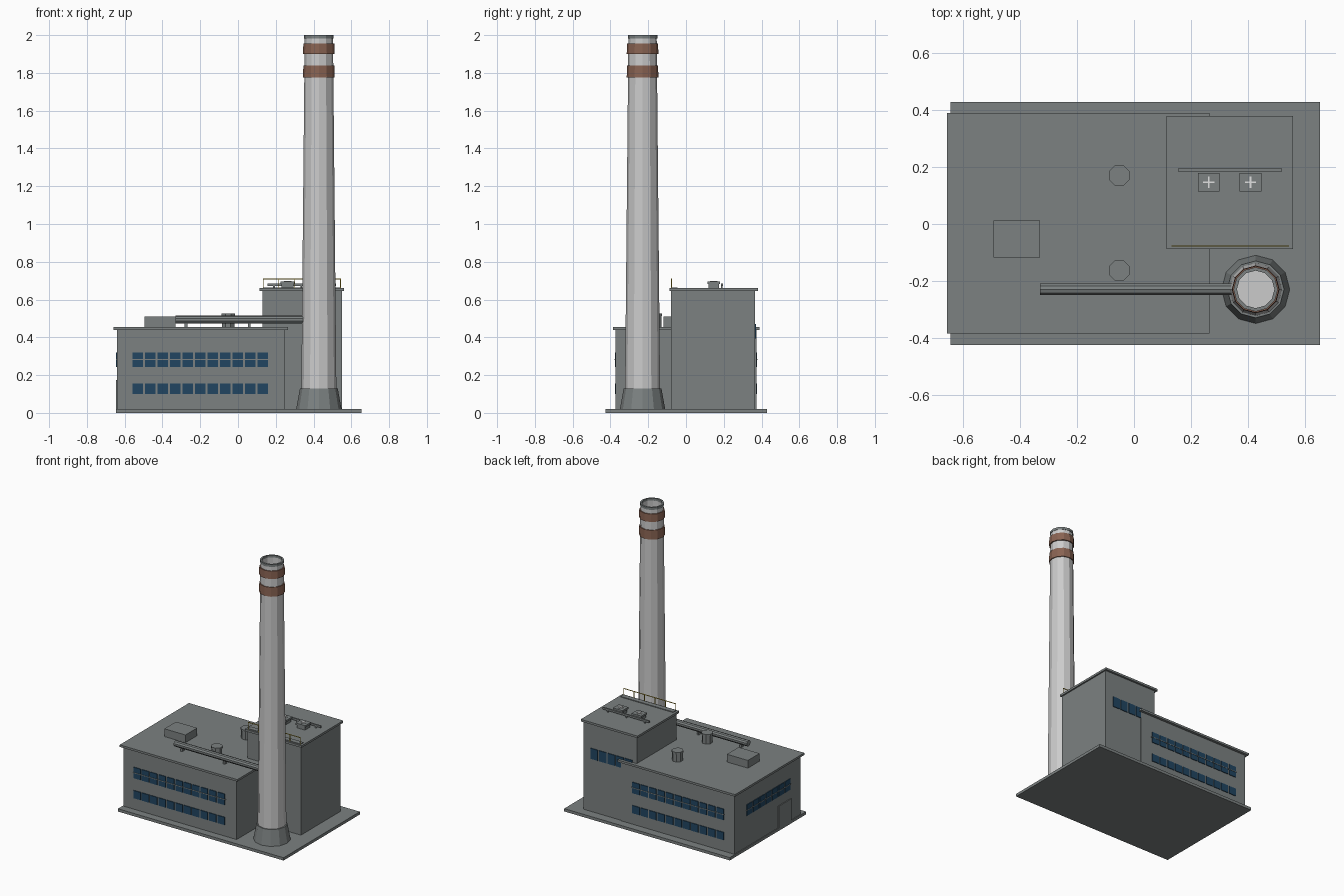
import bpy, bmesh, math
from mathutils import Matrix

cube = bpy.data.objects.get("Cube")
if cube:
    bpy.data.objects.remove(cube, do_unlink=True)


def material(name, r, g, b):
    m = bpy.data.materials.new(name)
    m.use_nodes = True
    m.diffuse_color = (r, g, b, 1)
    m.node_tree.nodes["Principled BSDF"].inputs["Base Color"].default_value = (r, g, b, 1)
    return m


CONCRETE = material("concrete grey", 0.2, 0.22, 0.22)
CHIMNEY = material("pale chimney grey", 0.6, 0.6, 0.6)
BRICK = material("brick brown", 0.25, 0.125, 0.085)
GLASS = material("blue glass", 0.015, 0.06, 0.12)
YELLOW = material("safety yellow", 0.6, 0.42, 0.03)
WHITE = material("fan white", 0.75, 0.75, 0.75)


def finish(name, bm, mat):
    mesh = bpy.data.meshes.new(name)
    bmesh.ops.recalc_face_normals(bm, faces=bm.faces)
    bm.to_mesh(mesh)
    bm.free()
    mesh.materials.append(mat)
    ob = bpy.data.objects.new(name, mesh)
    bpy.context.collection.objects.link(ob)
    return ob


def add_box(bm, x, y, z):
    """Add a box given (low, high) spans on each axis."""
    size = [b - a for a, b in (x, y, z)]
    mid = [(a + b) / 2 for a, b in (x, y, z)]
    bmesh.ops.create_cube(bm, size=1, matrix=Matrix.Translation(mid) @ Matrix.Diagonal((*size, 1)))


def box(name, x, y, z, mat=CONCRETE):
    bm = bmesh.new()
    add_box(bm, x, y, z)
    return finish(name, bm, mat)


def lathe(name, profile, x, y, mat, sides=12, turn=0.0, closed=False):
    """Spin (radius, height) points round a vertical axis; cap the ends unless closed."""
    bm = bmesh.new()
    rings = []
    for r, z in profile:
        angles = [turn + math.tau * i / sides for i in range(sides)]
        rings.append([bm.verts.new((x + r * math.cos(a), y + r * math.sin(a), z)) for a in angles])
    pairs = list(zip(rings, rings[1:]))
    if closed:
        pairs.append((rings[-1], rings[0]))
    else:
        bm.faces.new(rings[0])
        bm.faces.new(rings[-1])
    for low, high in pairs:
        for i in range(sides):
            j = (i + 1) % sides
            bm.faces.new((low[i], low[j], high[j], high[i]))
    return finish(name, bm, mat)


def window_row(name, start, pitch, count, width, wall, z, along="x"):
    """Row of thin panes on a wall plane, along x or y."""
    bm = bmesh.new()
    for i in range(count):
        span = (start + i * pitch, start + i * pitch + width)
        plane = (wall - 0.004, wall + 0.004)
        add_box(bm, *((span, plane) if along == "x" else (plane, span)), z)
    return finish(name, bm, GLASS)


# Ground slab and the two building blocks with overhanging roofs
box("ground_slab", (-0.645, 0.655), (-0.425, 0.43), (0, 0.02))
box("main_hall", (-0.64, 0.25), (-0.372, 0.372), (0.02, 0.44))
box("main_roof", (-0.658, 0.265), (-0.386, 0.39), (0.44, 0.455))
box("tower_block", (0.13, 0.55), (-0.08, 0.366), (0.02, 0.645))
box("tower_roof", (0.115, 0.56), (-0.088, 0.38), (0.645, 0.66))

# Windows on the long walls, end wall and tower back
for side, wall in (("front", -0.373), ("back", 0.373)):
    window_row(side + "_lower_windows", -0.558, 0.066, 11, 0.056, wall, (0.1, 0.155))
    window_row(side + "_upper_windows", -0.558, 0.066, 11, 0.056, wall, (0.242, 0.32))
    box(side + "_window_bar", (-0.562, 0.166), (wall - 0.006, wall + 0.006), (0.279, 0.284))
window_row("end_windows", -0.25, 0.071, 7, 0.06, -0.641, (0.242, 0.32), "y")
box("end_window_bar", (-0.647, -0.637), (-0.254, 0.24), (0.279, 0.284))
window_row("tower_windows", 0.165, 0.067, 5, 0.056, 0.367, (0.395, 0.47))
box("end_door", (-0.646, -0.638), (-0.26, -0.12), (0.02, 0.175))

# Chimney: flared foot, hollow tapered shaft, brick bands and rim
CX, CY = 0.428, -0.23
lathe("chimney_foot", [(0.12, 0.02), (0.1, 0.13)], CX, CY, CONCRETE)
lathe("chimney_shaft", [(0.093, 0.1), (0.075, 1.985), (0.066, 1.985), (0.066, 1.6)], CX, CY, CHIMNEY)
for name, low, high in (("lower_band", 1.775, 1.84), ("upper_band", 1.9, 1.955)):
    lathe(name, [(0.084, low), (0.082, high), (0.07, high), (0.07, low)], CX, CY, BRICK, closed=True)
lathe("chimney_rim", [(0.078, 1.983), (0.078, 2.0), (0.066, 2.0), (0.066, 1.983)], CX, CY, CONCRETE, closed=True)

# Flue pipe from the hall roof to the chimney, on short supports
pipe = lathe("flue_pipe", [(0.021, -0.33), (0.021, 0.36)], 0, 0, CONCRETE, sides=10)
pipe.data.transform(Matrix.Translation((0, CY, 0.494)) @ Matrix.Rotation(math.pi / 2, 4, "Y"))
for i, x in enumerate((-0.275, 0.06)):
    box("pipe_support_%d" % (i + 1), (x - 0.007, x + 0.007), (CY - 0.012, CY + 0.012), (0.45, 0.48))

# Hall roof equipment
box("roof_unit", (-0.495, -0.33), (-0.118, 0.013), (0.455, 0.51))
for side, y in (("front", -0.163), ("back", 0.17)):
    lathe(side + "_vent", [(0.035, 0.455), (0.035, 0.512), (0.039, 0.512), (0.039, 0.525)],
          -0.052, y, CONCRETE, sides=8, turn=math.pi / 8)

# Tower roof fans, each with a white cross
for i, x in enumerate((0.263, 0.41)):
    n = "_%d" % (i + 1)
    y = 0.147
    box("fan_base" + n, (x - 0.032, x + 0.032), (y - 0.028, y + 0.028), (0.66, 0.682))
    box("fan_cover" + n, (x - 0.038, x + 0.038), (y - 0.033, y + 0.033), (0.682, 0.695))
    bm = bmesh.new()
    add_box(bm, (x - 0.02, x + 0.02), (y - 0.003, y + 0.003), (0.693, 0.699))
    add_box(bm, (x - 0.003, x + 0.003), (y - 0.02, y + 0.02), (0.693, 0.699))
    finish("fan_cross" + n, bm, WHITE)
box("roof_duct", (0.155, 0.52), (0.184, 0.195), (0.672, 0.685))
for i, x in enumerate((0.19, 0.335, 0.48)):
    box("duct_foot_%d" % (i + 1), (x - 0.005, x + 0.005), (0.185, 0.194), (0.66, 0.673))

# Walkway with yellow railing
box("walkway", (0.132, 0.545), (-0.078, -0.044), (0.66, 0.665))
bm = bmesh.new()
rail_y = (-0.079, -0.075)
add_box(bm, (0.132, 0.545), rail_y, (0.707, 0.711))
for i in range(6):
    x = 0.134 + i * 0.0818
    add_box(bm, (x - 0.002, x + 0.002), rail_y, (0.66, 0.708))
finish("yellow_railing", bm, YELLOW)
